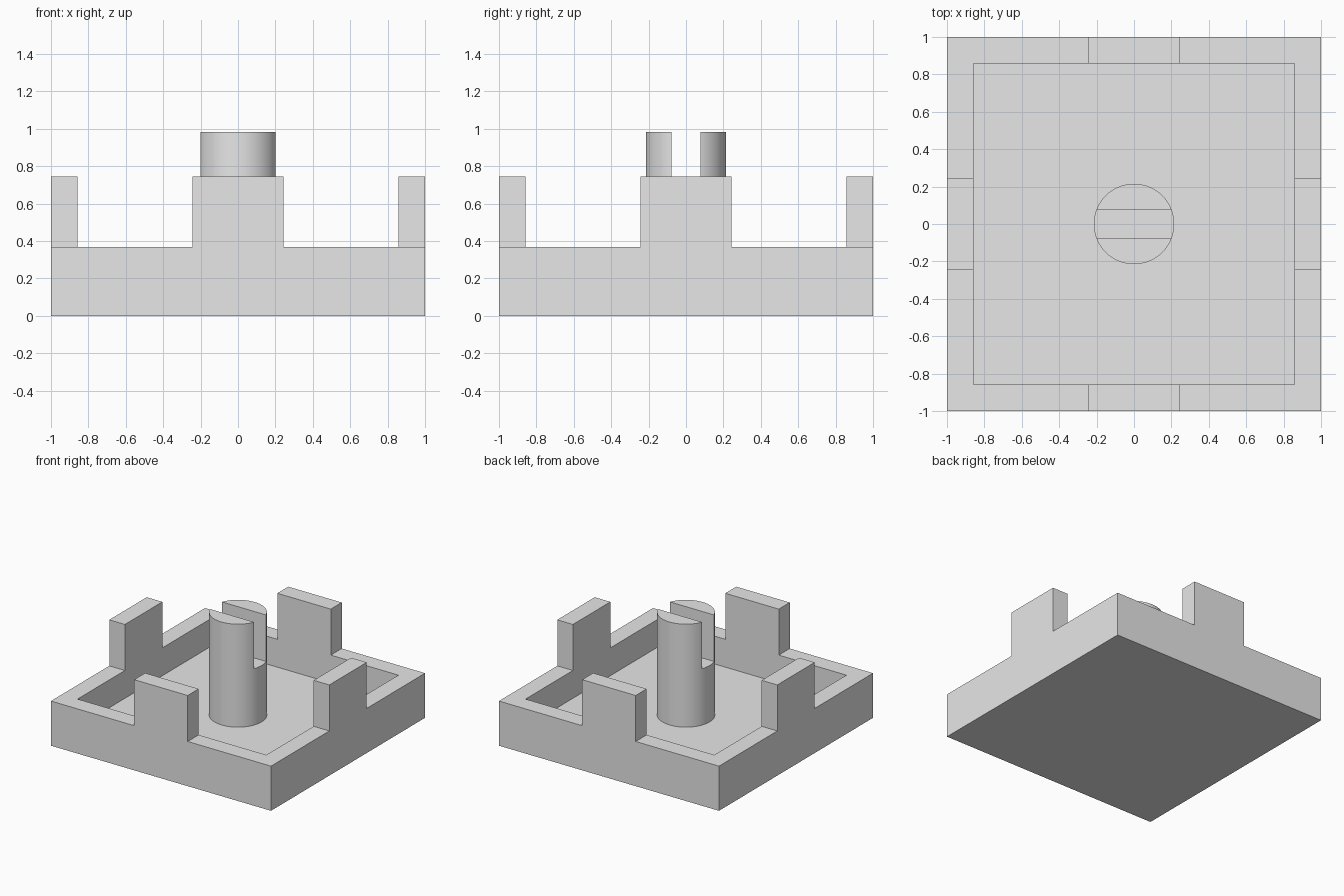
import bpy
import math

if "Cube" in bpy.data.objects:
    bpy.data.objects.remove(bpy.data.objects["Cube"], do_unlink=True)

HALF, INNER = 1.0, 0.858         # outer and inner half widths of the tray
FLOOR, RIM, TAB = 0.138, 0.367, 0.745   # floor, rim and tab heights
TAB_HALF = 0.243
POST_R, POST_TOP = 0.215, 0.984
SLOT_HALF, SLOT_Z = 0.077, 0.602

grey = bpy.data.materials.new("plain grey")
grey.use_nodes = True
colour = (0.8, 0.8, 0.8, 1)
grey.diffuse_color = colour
grey.node_tree.nodes["Principled BSDF"].inputs["Base Color"].default_value = colour


def box(name, low, high):
    """Axis-aligned box between two corners."""
    bpy.ops.mesh.primitive_cube_add(size=1)
    obj = bpy.context.object
    obj.name = name
    for v in obj.data.vertices:
        v.co = [lo + (c + 0.5) * (hi - lo) for c, lo, hi in zip(v.co, low, high)]
    obj.data.update()
    obj.data.materials.append(grey)
    return obj


def cut(target, cutter):
    """Subtract the cutter from the target and discard it."""
    cutter.hide_render = True
    mod = target.modifiers.new("cut", 'BOOLEAN')
    mod.operation = 'DIFFERENCE'
    mod.solver = 'EXACT'
    mod.object = cutter
    bpy.context.view_layer.objects.active = target
    bpy.ops.object.modifier_apply(modifier=mod.name)
    bpy.data.objects.remove(cutter, do_unlink=True)


# Square tray: hollowed block, then corners lowered to leave four tabs
tray = box("tray", (-HALF, -HALF, 0), (HALF, HALF, TAB))
cut(tray, box("cavity_cutter", (-INNER, -INNER, FLOOR), (INNER, INNER, 2)))
for sx in (-1, 1):
    for sy in (-1, 1):
        xs = sorted((sx * TAB_HALF, sx * 1.5))
        ys = sorted((sy * TAB_HALF, sy * 1.5))
        cut(tray, box("corner_cutter", (xs[0], ys[0], RIM), (xs[1], ys[1], 2)))

# Central round post with a slot across its top
bpy.ops.mesh.primitive_cylinder_add(vertices=64, radius=POST_R, depth=POST_TOP - FLOOR,
                                    location=(0, 0, (POST_TOP + FLOOR) / 2))
post = bpy.context.object
post.name = "slotted_post"
post.data.materials.append(grey)
cut(post, box("slot_cutter", (-1, -SLOT_HALF, SLOT_Z), (1, SLOT_HALF, 2)))

bpy.ops.object.select_all(action='DESELECT')
post.select_set(True)
bpy.context.view_layer.objects.active = post
bpy.ops.object.shade_smooth_by_angle(angle=math.radians(30))
